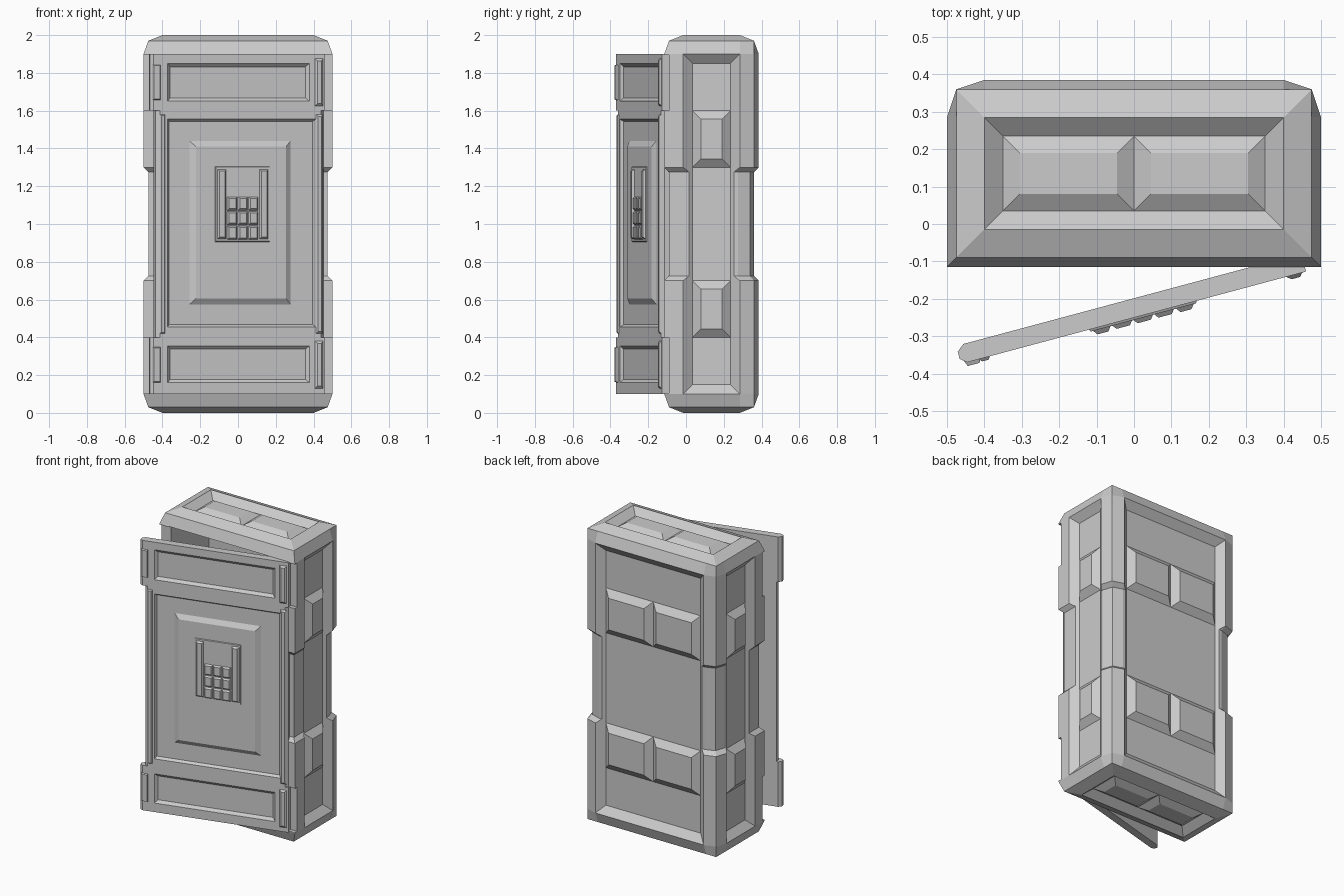
import bpy, bmesh, math
from mathutils import Matrix, Vector

if "Cube" in bpy.data.objects:
    bpy.data.objects.remove(bpy.data.objects["Cube"])


def finish(bm, name, mat=None):
    bmesh.ops.remove_doubles(bm, verts=bm.verts, dist=1e-5)
    bmesh.ops.dissolve_degenerate(bm, edges=bm.edges, dist=1e-5)
    bmesh.ops.recalc_face_normals(bm, faces=bm.faces)
    me = bpy.data.meshes.new(name)
    bm.to_mesh(me)
    bm.free()
    ob = bpy.data.objects.new(name, me)
    bpy.context.collection.objects.link(ob)
    if mat:
        ob.matrix_world = mat
    return ob


def loft(bm, rings):
    vs = [[bm.verts.new(p) for p in r] for r in rings]
    n = len(vs[0])
    for lo, hi in zip(vs, vs[1:]):
        for i in range(n):
            j = (i + 1) % n
            bm.faces.new((lo[i], lo[j], hi[j], hi[i]))
    bm.faces.new(vs[0])
    bm.faces.new(vs[-1])


def frustum(bm, face, a0, a1, b0, b1, inset, h0, h1):
    # rectangle at height h0 shrinking by inset to height h1, placed by a face map
    def ring(i, h):
        return [face(a, b, h) for a, b in ((a0 + i, b0 + i), (a1 - i, b0 + i),
                                           (a1 - i, b1 - i), (a0 + i, b1 - i))]
    loft(bm, [ring(0, h0), ring(inset, h1)])


def recess(bm, face, a0, a1, b0, b1, inset, depth):
    # cutter whose slope continues a little above the surface
    e = inset * 0.02 / depth
    frustum(bm, face, a0 - e, a1 + e, b0 - e, b1 + e, inset + e, 0.02, -depth)


def cut(ob, bm, mat=None):
    tool = finish(bm, "cutter", mat)
    tool.hide_render = True
    m = ob.modifiers.new("cut", 'BOOLEAN')
    m.operation, m.solver, m.object = 'DIFFERENCE', 'EXACT', tool
    bpy.context.view_layer.update()
    bpy.context.view_layer.objects.active = ob
    bpy.ops.object.modifier_apply(modifier=m.name)
    bpy.data.objects.remove(tool)


def box(bm, x0, x1, y0, y1, z0, z1):
    frustum(bm, lambda a, b, h: (a, b, h), x0, x1, y0, y1, 0, z0, z1)


# Face maps: (along, up, height above the face)
right = lambda a, b, h: (0.5 + h, a, b)
left = lambda a, b, h: (-0.5 - h, a, b)
back = lambda a, b, h: (a, 0.385 + h, b)
top = lambda a, b, h: (a, b, 2 + h)
bottom = lambda a, b, h: (a, b, -h)
door_face = lambda a, b, h: (a, -h, b)

# Cabinet body: chamfered section stacked in z, mirrored about mid height
FULL = [(0.5, -0.115), (0.5, 0.285), (0.475, 0.36), (0.4, 0.385)]
MID = [(0.475, -0.09), (0.475, 0.275), (0.453, 0.338), (0.39, 0.36)]
RIM = [(0.475, -0.09), (0.475, 0.285), (0.475, 0.36), (0.4, 0.36)]
CAP = [(0.4, -0.015), (0.4, 0.285), (0.4, 0.285), (0.4, 0.285)]
upper = [(1.275, MID), (1.3, FULL), (1.9, FULL), (1.97, RIM), (2.0, CAP)]
stack = [(2 - z, s) for z, s in reversed(upper)] + upper
bm = bmesh.new()
loft(bm, [[(x, y, z) for x, y in s] + [(-x, y, z) for x, y in reversed(s)]
          for z, s in stack])
body = finish(bm, "cabinet_body")

# Recessed panels on the sides, back, top and bottom
D = 0.04
bm = bmesh.new()
for f in (right, left):
    recess(bm, f, -0.015, 0.285, 0.1, 1.9, 0.05, D)
recess(bm, back, -0.4, 0.4, 0.1, 1.9, 0.05, D)
for f in (top, bottom):
    recess(bm, f, -0.4, 0.4, -0.015, 0.285, 0.05, D)
cut(body, bm)

# Open interior, and notches in the front flange for the door rails
bm = bmesh.new()
box(bm, -0.43, 0.43, -0.3, 0.31, 0.1, 1.9)
cut(body, bm)
for z0, z1 in ((0.105, 0.4), (1.6, 1.895)):
    bm = bmesh.new()
    box(bm, -0.6, 0.6, -0.3, -0.09, z0, z1)
    cut(body, bm)

# Raised pads inside the recesses
bm = bmesh.new()
for z0, z1 in ((0.4, 0.7), (1.3, 1.6)):
    for f in (right, left):
        frustum(bm, f, 0.035, 0.235, z0, z1, 0.045, -D, -0.005)
    for x in (-0.35, 0):
        frustum(bm, back, x, x + 0.35, z0, z1, 0.045, -D, -0.005)
for f in (top, bottom):
    for x in (-0.35, 0):
        frustum(bm, f, x, x + 0.35, 0.035, 0.235, 0.045, -D, -0.012)
finish(bm, "raised_pads")

# Door, built flat with its right front edge on the origin, then swung open
DOOR = Matrix.Translation((0.46, -0.127, 0)) @ Matrix.Rotation(math.radians(15), 4, 'Z')
RAIL = [(-0.955, 0.014), (-0.938, 0), (0, 0), (0, 0.05), (-0.935, 0.05), (-0.955, 0.034)]
for name, z0, z1, p0, p1 in (("door_upper_rail", 1.6, 1.9, 1.65, 1.85),
                             ("door_lower_rail", 0.1, 0.4, 0.16, 0.355)):
    bm = bmesh.new()
    loft(bm, [[(x, y, z) for x, y in RAIL] for z in (z0, z1)])
    rail = finish(bm, name, DOOR)
    bm = bmesh.new()
    recess(bm, door_face, -0.862, -0.085, p0, p1, 0.018, 0.016)
    cut(rail, bm, DOOR)

MIDDLE = [(-0.925, 0.014), (-0.905, 0), (-0.02, 0), (-0.005, 0.014), (-0.005, 0.05), (-0.925, 0.05)]
bm = bmesh.new()
loft(bm, [[(x, y, z) for x, y in MIDDLE] for z in (0.4, 1.6)])
middle = finish(bm, "door_middle", DOOR)
bm = bmesh.new()
recess(bm, door_face, -0.862, -0.05, 0.455, 1.555, 0.012, 0.018)
cut(middle, bm, DOOR)

# Raised centre panel of the door
bm = bmesh.new()
frustum(bm, door_face, -0.737, -0.183, 0.575, 1.44, 0.03, -0.018, 0)
finish(bm, "door_centre_panel", DOOR)

# Edge strips and end latches on the door
bm = bmesh.new()
frustum(bm, door_face, -0.905, -0.875, 0.42, 1.58, 0.006, 0, 0.008)
frustum(bm, door_face, -0.05, -0.01, 0.42, 1.58, 0.01, 0, 0.01)
for z0, z1 in ((0.16, 0.35), (1.655, 1.845)):
    frustum(bm, door_face, -0.945, -0.9, z0, z1, 0.006, -0.005, 0.01)
    frustum(bm, door_face, -0.055, -0.01, z0 - 0.03, z1 + 0.03, 0.012, 0, 0.01)
finish(bm, "door_latches", DOOR)

# Keypad: plate, two side bars and a grid of keys
bm = bmesh.new()
frustum(bm, door_face, -0.602, -0.302, 0.905, 1.305, 0.004, -0.002, 0.006)
for x in (-0.592, -0.362):
    frustum(bm, door_face, x, x + 0.05, 0.92, 1.29, 0.01, 0.005, 0.018)
for i in range(3):
    for j in range(3):
        x, z = -0.538 + i * 0.058, 0.918 + j * 0.077
        frustum(bm, door_face, x, x + 0.055, z, z + 0.073, 0.009, 0.005, 0.017)
finish(bm, "keypad", DOOR)
